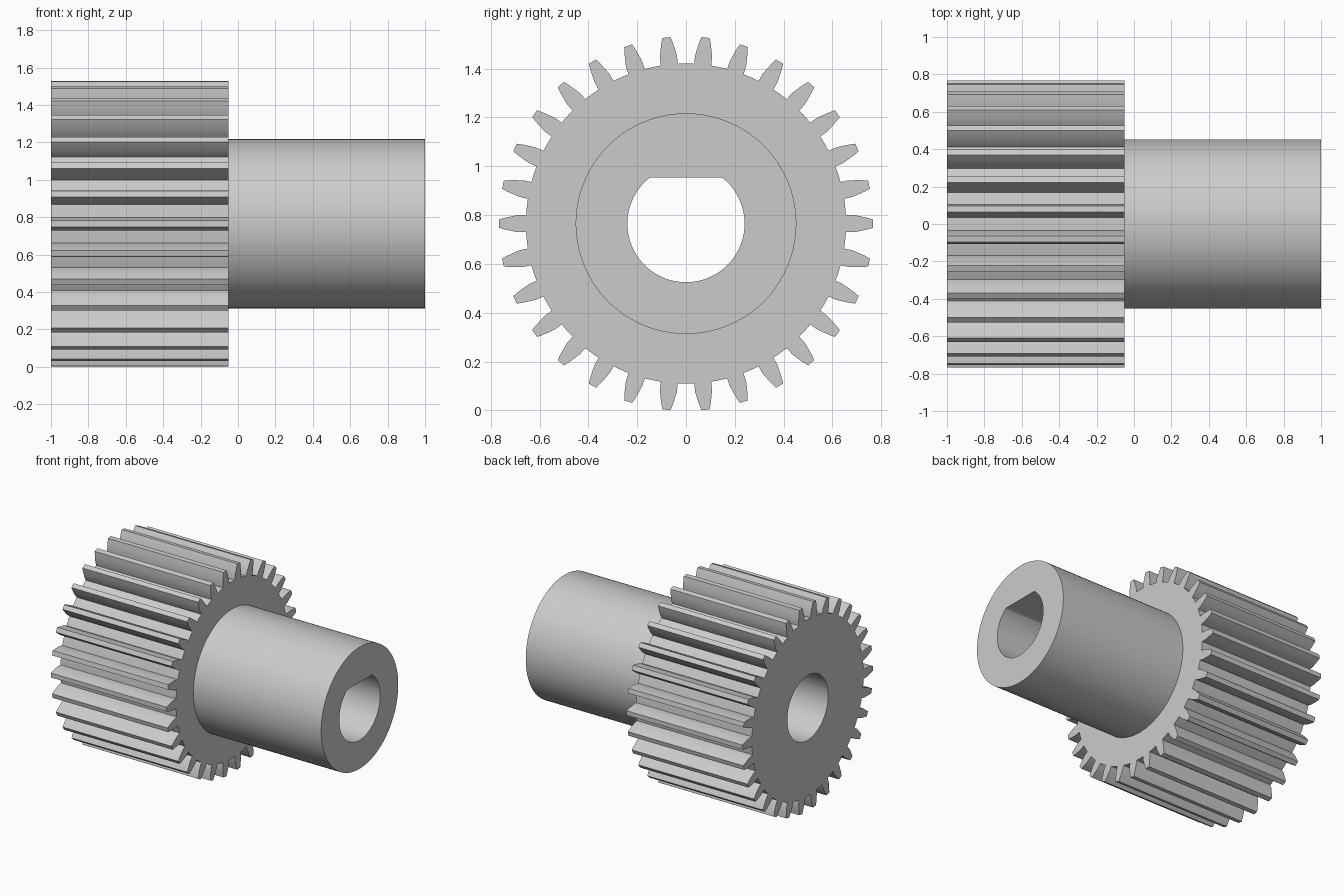
import bpy
import bmesh
import math

cube = bpy.data.objects.get("Cube")
if cube:
    bpy.data.objects.remove(cube, do_unlink=True)

TEETH = 30
CENTRE_Z = 0.765
GEAR_END, SHOULDER, HUB_END = -1.0, -0.05, 1.0
HUB_R, BORE_R, FLAT_H = 0.452, 0.24, 0.19

# Tooth flank from root to tip: (radius, half thickness)
FLANK = [(0.656, 0.035), (0.69, 0.035), (0.72, 0.029), (0.745, 0.0235), (0.767, 0.017)]

# Polar outline of the toothed wheel
outline = []
for i in range(TEETH):
    mid = math.tau * i / TEETH
    outline += [(r, mid - h / r) for r, h in FLANK]
    outline += [(r, mid + h / r) for r, h in reversed(FLANK)]
    outline.append((FLANK[0][0], mid + math.pi / TEETH))


def circle(radius):
    return [(radius * math.cos(a), radius * math.sin(a)) for _, a in outline]


toothed = [(r * math.cos(a), r * math.sin(a)) for r, a in outline]
round_bore = circle(BORE_R)
keyed_bore = [(y, min(z, FLAT_H)) for y, z in round_bore]

# Closed chain of cross-sections: outside from wheel to hub, then back through the bore
sections = [
    (GEAR_END, round_bore),
    (GEAR_END, toothed),
    (SHOULDER, toothed),
    (SHOULDER, circle(HUB_R)),
    (HUB_END, circle(HUB_R)),
    (HUB_END, keyed_bore),
    (SHOULDER, keyed_bore),
    (SHOULDER, round_bore),
]

bm = bmesh.new()
rings = [[bm.verts.new((x, y, z + CENTRE_Z)) for y, z in pts] for x, pts in sections]
count = len(outline)
for k, ring in enumerate(rings):
    following = rings[(k + 1) % len(rings)]
    for i in range(count):
        j = (i + 1) % count
        bm.faces.new((ring[i], ring[j], following[j], following[i]))

# Merge the bore step where the round and keyed sections coincide
bmesh.ops.remove_doubles(bm, verts=bm.verts[:], dist=0.00001)
bmesh.ops.recalc_face_normals(bm, faces=bm.faces[:])
mesh = bpy.data.meshes.new("gear_with_hub")
bm.to_mesh(mesh)
bm.free()

# Plain grey metal
grey = bpy.data.materials.new("light grey")
grey.use_nodes = True
colour = (0.6, 0.6, 0.6, 1.0)
grey.diffuse_color = colour
grey.node_tree.nodes["Principled BSDF"].inputs["Base Color"].default_value = colour
mesh.materials.append(grey)

gear = bpy.data.objects.new("gear_with_hub", mesh)
bpy.context.collection.objects.link(gear)
bpy.ops.object.select_all(action="DESELECT")
gear.select_set(True)
bpy.context.view_layer.objects.active = gear
bpy.ops.object.shade_smooth_by_angle(angle=math.radians(20))
